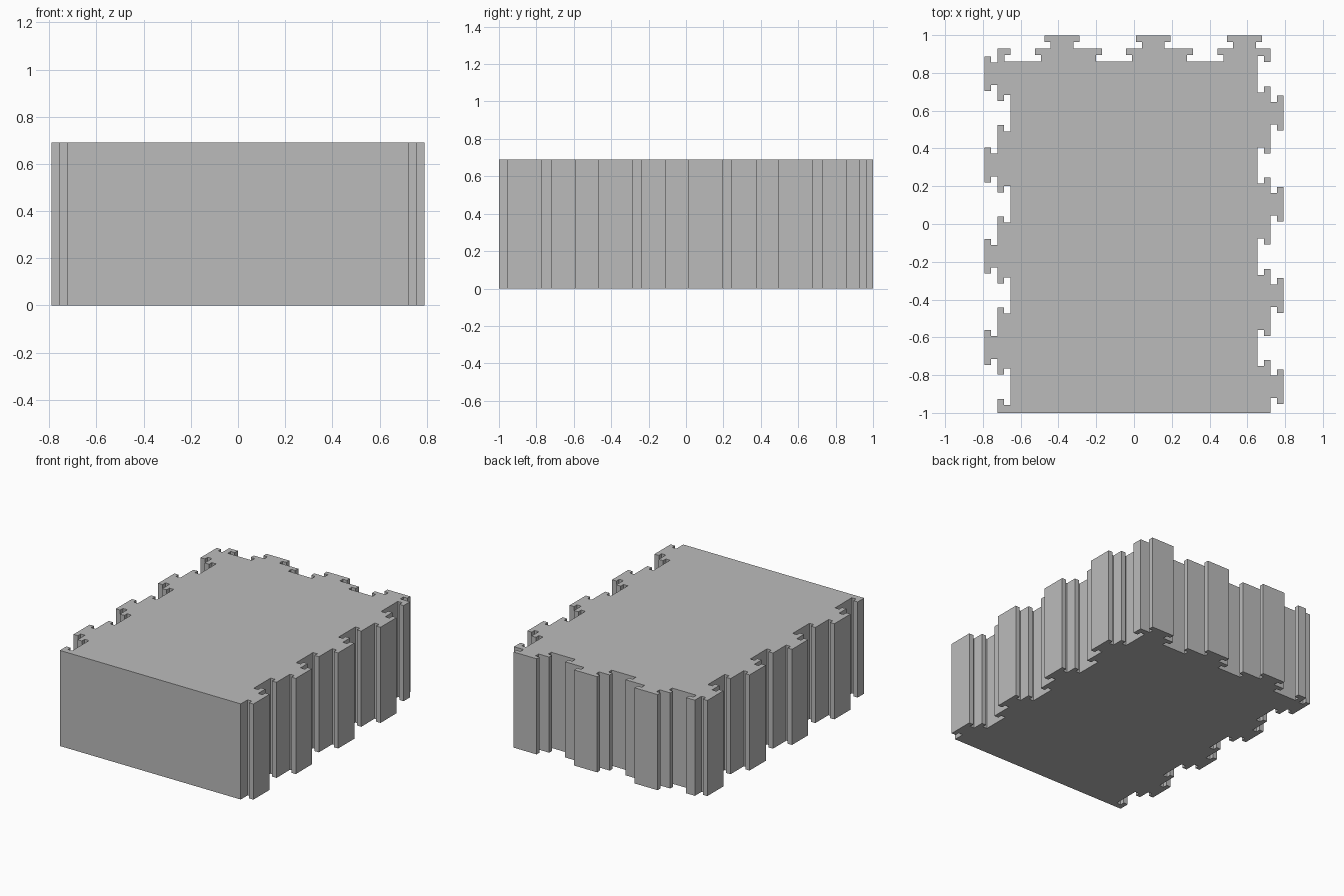
import bpy
import bmesh

cube = bpy.data.objects.get("Cube")
if cube:
    bpy.data.objects.remove(cube, do_unlink=True)

HEIGHT = 0.69
BASE_X, BASE_Y = 0.722, 0.93    # rest lines of the sides and the back
STEP = 0.0345                   # depth of one hook step
PITCH = 0.483                   # distance between repeats


def joint(centre, head, neck, depth):
    """T-shaped outline as (along, outward) pairs; negative depth is a socket."""
    return [(centre - neck, 0), (centre - neck, depth),
            (centre - head, depth), (centre - head, 2 * depth),
            (centre + head, 2 * depth), (centre + head, depth),
            (centre + neck, depth), (centre + neck, 0)]


def joint_row(tab_start, socket_start, count):
    """Alternating tabs and sockets in order along an edge."""
    joints = [(tab_start + i * PITCH, 0.092, 0.06, STEP) for i in range(count)]
    joints += [(socket_start + i * PITCH, 0.096, 0.064, -STEP) for i in range(count)]
    return [p for j in sorted(joints) for p in joint(*j)]


# Closed outline, counter-clockwise from the front left corner
right_row = joint_row(-0.862, -0.656, 4)
left_row = joint_row(-0.654, -0.862, 4)
back_row = joint_row(-0.381, -0.589, 3)

outline = [(-BASE_X, -1), (BASE_X, -1)]
outline += [(BASE_X + out, y) for y, out in right_row]
outline += [(BASE_X, BASE_Y)]
outline += [(x, BASE_Y + out) for x, out in reversed(back_row)]
outline += [(-BASE_X, BASE_Y)]
outline += [(-BASE_X - out, y) for y, out in reversed(left_row)]

# Extrude the outline into a solid block
bm = bmesh.new()
floor = bm.faces.new([bm.verts.new((x, y, 0)) for x, y in outline])
result = bmesh.ops.extrude_face_region(bm, geom=[floor], use_keep_orig=True)
top = [v for v in result["geom"] if isinstance(v, bmesh.types.BMVert)]
bmesh.ops.translate(bm, verts=top, vec=(0, 0, HEIGHT))
bmesh.ops.recalc_face_normals(bm, faces=bm.faces)
mesh = bpy.data.meshes.new("interlocking_block")
bm.to_mesh(mesh)
bm.free()

# Plain grey material
grey = bpy.data.materials.new("plain grey")
grey.use_nodes = True
colour = (0.5, 0.5, 0.5, 1)
grey.diffuse_color = colour
grey.node_tree.nodes["Principled BSDF"].inputs["Base Color"].default_value = colour
mesh.materials.append(grey)

block = bpy.data.objects.new("interlocking_block", mesh)
bpy.context.collection.objects.link(block)
